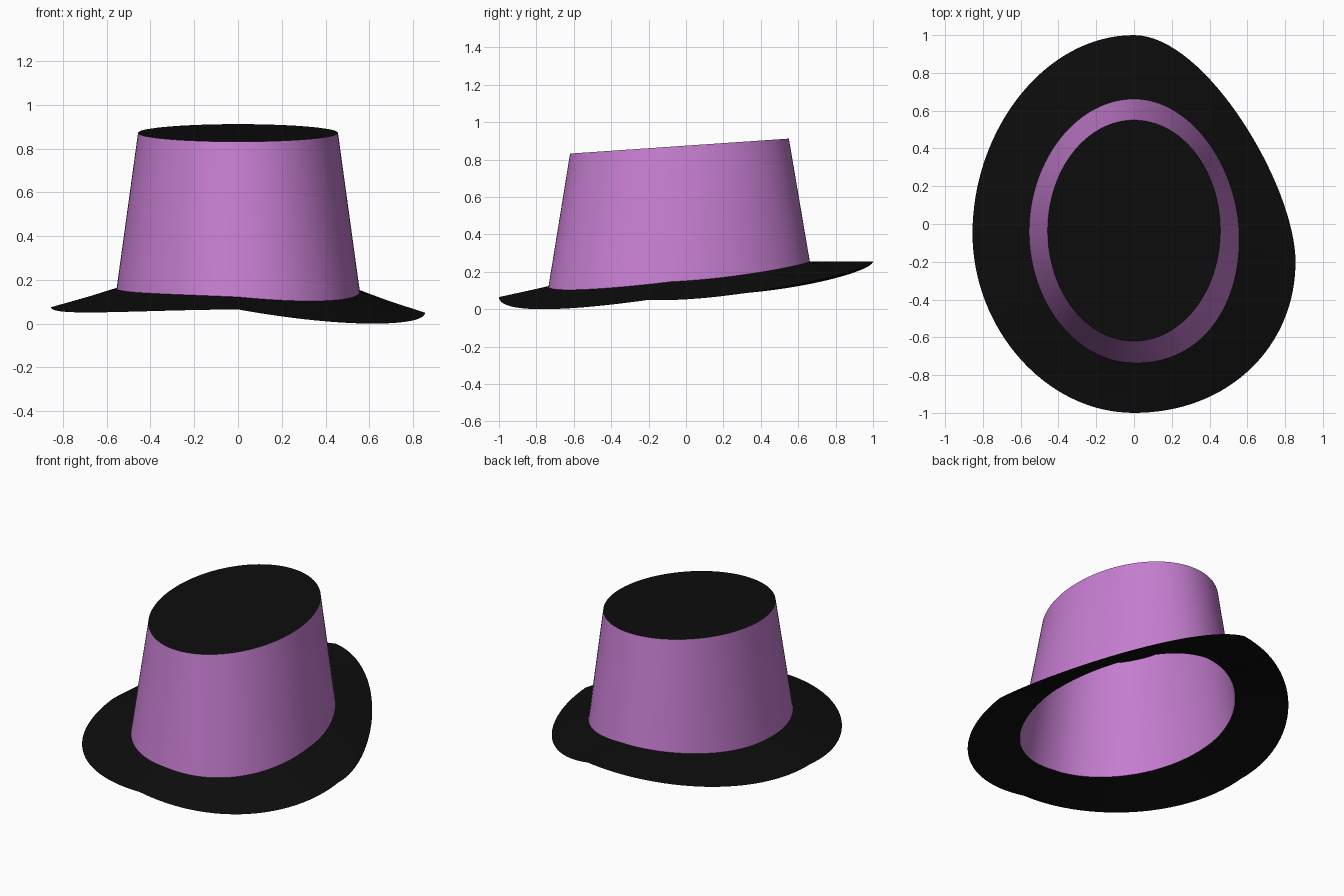
import bpy
import math
import mathutils
from mathutils import Vector

STEPS = 32  # samples per quarter of each ring

cube = bpy.data.objects.get("Cube")
if cube:
    bpy.data.objects.remove(cube, do_unlink=True)


def make_material(name, color):
    mat = bpy.data.materials.new(name)
    mat.use_nodes = True
    rgba = (*color, 1.0)
    mat.diffuse_color = rgba
    bsdf = next(n for n in mat.node_tree.nodes if n.type == 'BSDF_PRINCIPLED')
    bsdf.inputs["Base Color"].default_value = rgba
    return mat


def bezier_ring(anchors):
    """Closed ring through (handle in, point, handle out) triples."""
    ring = []
    for i, (_, start, leave) in enumerate(anchors):
        arrive, end, _ = anchors[(i + 1) % len(anchors)]
        curve = mathutils.geometry.interpolate_bezier(
            Vector(start), Vector(leave), Vector(arrive), Vector(end), STEPS + 1)
        ring += curve[:-1]
    return ring


def make_object(name, verts, faces, mat):
    mesh = bpy.data.meshes.new(name)
    mesh.from_pydata(verts, [], faces)
    mesh.materials.append(mat)
    mesh.update()
    obj = bpy.data.objects.new(name, mesh)
    bpy.context.collection.objects.link(obj)
    for poly in mesh.polygons:
        poly.use_smooth = True
    return obj


def loft(name, rings, mat):
    """Skin a stack of rings that share the same number of points."""
    count = len(rings[0])
    verts = [point for ring in rings for point in ring]
    faces = []
    for level in range(len(rings) - 1):
        low, high = level * count, (level + 1) * count
        for i in range(count):
            j = (i + 1) % count
            faces.append((low + i, low + j, high + j, high + i))
    return make_object(name, verts, faces, mat)


def blend(ring_a, ring_b, t):
    return [a.lerp(b, t) for a, b in zip(ring_a, ring_b)]


purple = make_material("orchid purple", (0.56, 0.205, 0.63))
black = make_material("soft black", (0.004, 0.004, 0.004))

# Wavy outer brim edge: front, left, back, right anchors
brim_edge = bezier_ring([
    ((-.47, -1, .062), (0, -1, .065), (.5, -1, -.025)),
    ((.855, -.65, -.013), (.855, -.2, .05), (.855, .2, .03)),
    ((.38, 1, .2), (0, 1, .255), (-.47, 1, .2)),
    ((-.855, .5, .06), (-.855, -.05, .075), (-.855, -.55, .03)),
])

# Seam where the crown meets the brim
seam = bezier_ring([
    ((-.3, -.735, .135), (0, -.735, .122), (.33, -.745, .09)),
    ((.557, -.47, .1), (.557, -.08, .147), (.557, .3, .165)),
    ((.3, .662, .245), (0, .662, .255), (-.3, .662, .245)),
    ((-.555, .34, .17), (-.555, -.04, .16), (-.555, -.42, .14)),
])

# Tilted oval rim at the top of the crown
crown_rim = []
for i in range(4 * STEPS):
    angle = i * math.tau / (4 * STEPS)
    y = -math.cos(angle)
    crown_rim.append(Vector((.457 * math.sin(angle), .585 * y - .035, .04 * y + .872)))

# Brim, crown wall and flat crown top
loft("brim", [brim_edge, blend(brim_edge, seam, .5), seam], black)
loft("crown", [seam, blend(seam, crown_rim, .5), crown_rim], purple)
make_object("crown_top", crown_rim, [tuple(range(len(crown_rim)))], black)
